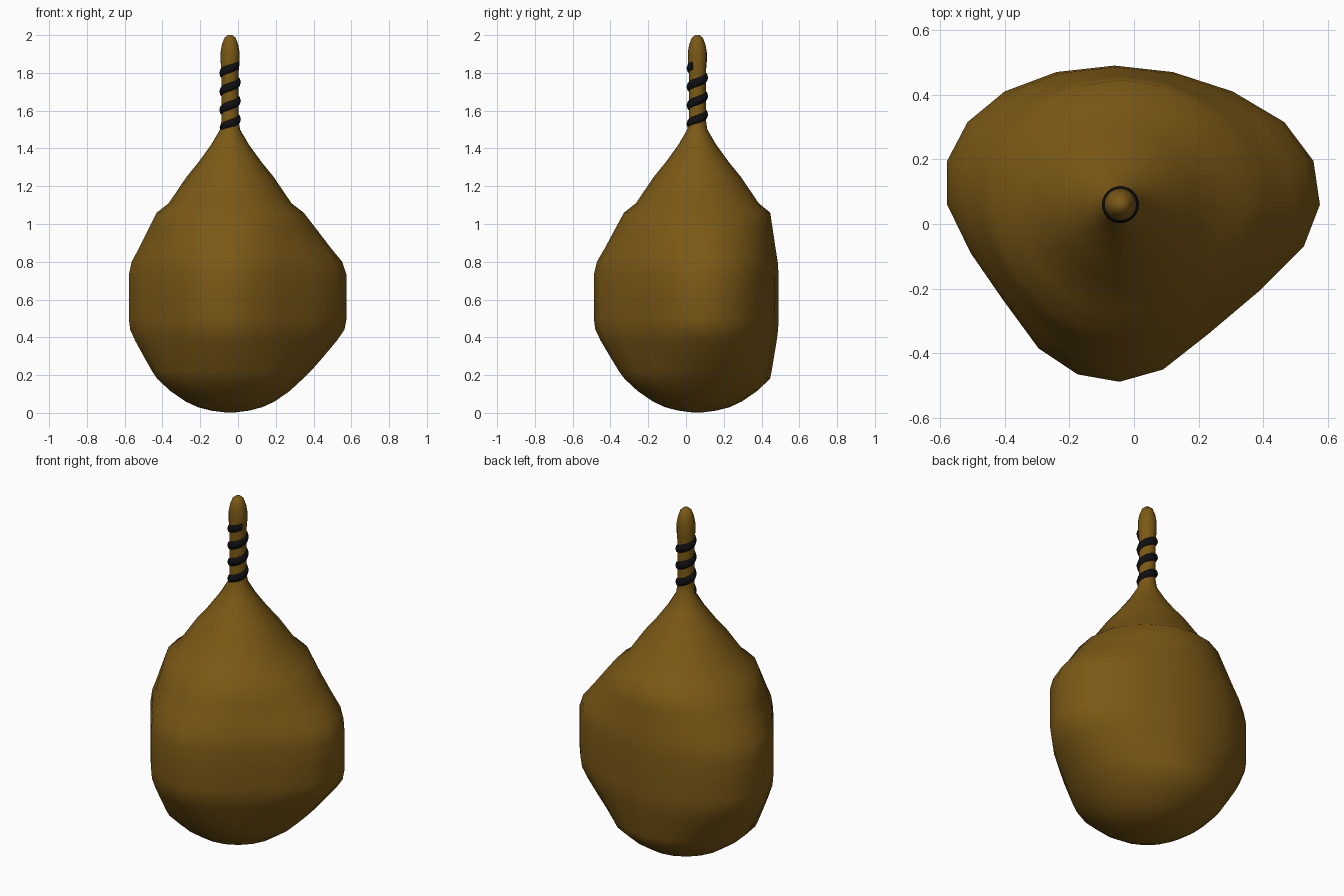
import bpy, bmesh, math

if "Cube" in bpy.data.objects:
    bpy.data.objects.remove(bpy.data.objects["Cube"])

CX, CY = -0.042, 0.06   # axis of the neck


def material(name, rgb):
    m = bpy.data.materials.new(name)
    m.diffuse_color = (*rgb, 1)
    m.use_nodes = True
    m.node_tree.nodes["Principled BSDF"].inputs["Base Color"].default_value = m.diffuse_color
    return m


def make_object(name, bm, mat):
    bmesh.ops.recalc_face_normals(bm, faces=bm.faces)
    me = bpy.data.meshes.new(name)
    bm.to_mesh(me)
    bm.free()
    for p in me.polygons:
        p.use_smooth = True
    ob = bpy.data.objects.new(name, me)
    bpy.context.collection.objects.link(ob)
    me.materials.append(mat)
    return ob


def loft(name, rings, mat):
    bm = bmesh.new()
    loops = [[bm.verts.new(p) for p in r] for r in rings]
    n = len(loops[0])
    for a, b in zip(loops, loops[1:]):
        for i in range(n):
            j = (i + 1) % n
            bm.faces.new((a[i], a[j], b[j], b[i]))
    bm.faces.new(loops[0][::-1])
    bm.faces.new(loops[-1])
    return make_object(name, bm, mat)


leather = material("brown_leather", (0.20, 0.10, 0.008))
cord_mat = material("black_cord", (0.005, 0.005, 0.006))

# Bulging outline of the full pouch, seen from above
outline = [(.575, .06), (.555, .195), (.465, .315), (.305, .41), (.12, .47),
           (-.06, .49), (-.24, .47), (-.4, .41), (-.515, .315), (-.578, .195),
           (-.578, .06), (-.505, -.09), (-.405, -.235), (-.295, -.385), (-.175, -.465),
           (-.045, -.488), (.09, -.45), (.23, -.34), (.39, -.205), (.525, -.07)]

# Pouch and neck: height, round radius, blend towards the bulging outline
profile = [(.003, .03, 0), (.012, .10, 0), (.03, .17, 0), (.06, .235, 0), (.115, .315, 0),
           (.18, .385, 0), (.22, .385, .18), (.30, .385, .48), (.38, .385, .77),
           (.44, .385, .95), (.50, .385, 1), (.62, .385, 1), (.73, .385, 1),
           (.80, .385, .9), (.87, .385, .65), (.97, .385, .32), (1.06, .385, .02),
           (1.11, .325, 0), (1.25, .23, 0), (1.33, .165, 0), (1.42, .10, 0),
           (1.50, .053, 0), (1.55, .045, 0), (1.80, .045, 0), (1.86, .05, 0),
           (1.91, .05, 0), (1.95, .043, 0), (1.985, .03, 0), (2.0, .012, 0)]
rings = []
for z, r, t in profile:
    ring = []
    for i, (ox, oy) in enumerate(outline):
        a = math.tau * i / len(outline)
        ring.append((CX + r * math.cos(a) * (1 - t) + (ox - CX) * t,
                     CY + r * math.sin(a) * (1 - t) + (oy - CY) * t, z))
    rings.append(ring)
loft("pouch", rings, leather)

# Cord wound around the neck
rings = []
steps, sides = 100, 10
for k in range(steps + 1):
    deg = 195 + (1410 - 195) * k / steps
    a = math.radians(deg)
    zc = 1.53 + 0.098 * (deg - 270) / 360
    ring = []
    for s in range(sides):
        b = math.tau * s / sides
        rad = 0.031 + 0.026 * math.cos(b)
        ring.append((CX + rad * math.cos(a), CY + rad * math.sin(a),
                     zc + 0.029 * math.sin(b)))
    rings.append(ring)
loft("neck_cord", rings, cord_mat)
